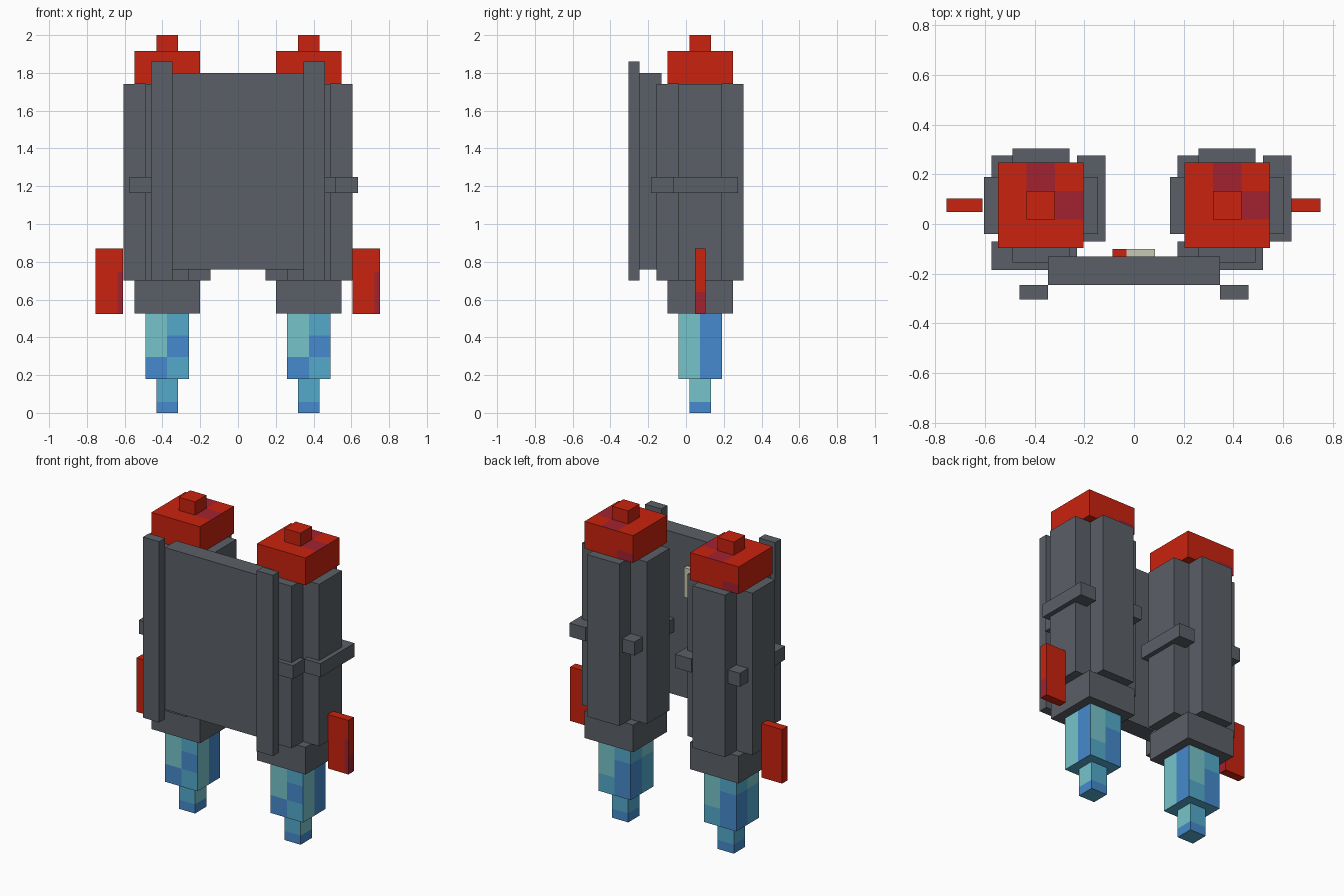
import bpy
import bmesh
from mathutils import Vector

if "Cube" in bpy.data.objects:
    bpy.data.objects.remove(bpy.data.objects["Cube"], do_unlink=True)


def material(name, *rgb):
    """Flat material from 0-255 display values."""
    linear = [((v / 255 + 0.055) / 1.055) ** 2.4 for v in rgb] + [1]
    m = bpy.data.materials.new(name)
    m.use_nodes = True
    m.diffuse_color = linear
    m.node_tree.nodes["Principled BSDF"].inputs["Base Color"].default_value = linear
    return m


GREY = material("slate grey", 91, 96, 103)
RED = material("bright red", 202, 34, 14)
CRIMSON = material("crimson", 162, 34, 48)
PALE = material("pale cyan", 118, 196, 202)
MID = material("sky cyan", 83, 170, 203)
BLUE = material("flame blue", 70, 138, 205)
BEIGE = material("beige", 200, 200, 180)


def finish(name, bm, mats):
    bmesh.ops.recalc_face_normals(bm, faces=bm.faces)
    mesh = bpy.data.meshes.new(name)
    bm.to_mesh(mesh)
    bm.free()
    for m in mats:
        mesh.materials.append(m)
    obj = bpy.data.objects.new(name, mesh)
    bpy.context.collection.objects.link(obj)
    return obj


def box(name, centre, size, mats, cuts=((), (), ()), rule=None):
    """Box cut by planes per axis; rule(local centre, normal) picks the material."""
    bm = bmesh.new()
    bmesh.ops.create_cube(bm, size=1)
    for v in bm.verts:
        v.co = Vector([a * b for a, b in zip(v.co, size)])
    for axis, offsets in enumerate(cuts):
        normal = Vector([float(i == axis) for i in range(3)])
        for offset in offsets:
            bmesh.ops.bisect_plane(bm, geom=bm.verts[:] + bm.edges[:] + bm.faces[:],
                                   plane_co=normal * offset, plane_no=normal)
    bm.normal_update()
    if rule:
        for f in bm.faces:
            f.material_index = mats.index(rule(f.calc_center_median(), f.normal))
    obj = finish(name, bm, mats)
    obj.location = centre
    return obj


def span(name, x, y, z, mat):
    """Plain box from its ranges along each axis."""
    return box(name, [sum(r) / 2 for r in (x, y, z)],
               [r[1] - r[0] for r in (x, y, z)], [mat])


def cross_tank(name, x, y, z0, z1, arm, half):
    """Upright column with a plus-shaped section."""
    quarter = [(arm, half), (half, half), (half, arm)]
    points = []
    for turn in range(4):
        for px, py in quarter:
            for _ in range(turn):
                px, py = -py, px
            points.append((x + px, y + py, z0))
    bm = bmesh.new()
    face = bm.faces.new([bm.verts.new(p) for p in points])
    top = bmesh.ops.extrude_face_region(bm, geom=[face])["geom"]
    bmesh.ops.translate(bm, vec=(0, 0, z1 - z0),
                        verts=[g for g in top if isinstance(g, bmesh.types.BMVert)])
    return finish(name, bm, [GREY])


def cap_colour(c, n):
    if n.z > 0.5:
        right_patch = c.x > 0.06 and abs(c.y) < 0.05
        back_patch = c.y > 0.06 and abs(c.x) < 0.05
        return CRIMSON if right_patch or back_patch else RED
    if n.y > 0.5 and c.x < -0.06 and c.z < -0.03:
        return CRIMSON
    return RED


def flame_colour(c, n):
    band = 0 if c.z > 0.06 else 1 if c.z > -0.06 else 2
    if n.y < -0.5:
        return ((PALE, PALE, BLUE) if c.x < 0 else (MID, BLUE, MID))[band]
    if n.y > 0.5:
        return ((PALE, PALE, MID) if c.x > 0 else (MID, BLUE, BLUE))[band]
    if n.x > 0.5:
        return PALE if c.y < 0 else BLUE
    if n.x < -0.5:
        return ((MID, BLUE, BLUE) if c.y > 0 else (PALE, MID, MID))[band]
    return MID


def tip_colour(c, n):
    if abs(n.z) > 0.5:
        return MID
    if c.z < -0.03:
        return BLUE
    return PALE if n.x > 0.5 else MID


def fin_colour(c, n):
    low_edge = n.y < -0.5 and c.x > 0.045 and c.z < 0.05
    low_end = n.x > 0.5 and c.z < -0.058
    return CRIMSON if low_edge or low_end else RED


# Two boosters
Y = 0.075
for side, x in (("right", -0.375), ("left", 0.375)):
    cross_tank(side + "_tank", x, Y, 0.70, 1.74, 0.23, 0.115)
    third = (-0.0575, 0.0575)
    box(side + "_tank_cap", (x, Y, 1.828), (0.345, 0.345, 0.175), [RED, CRIMSON],
        (third, third, (-0.03,)), cap_colour)
    box(side + "_cap_knob", (x, Y, 1.957), (0.115, 0.115, 0.086), [RED])
    box(side + "_nozzle", (x, Y, 0.6125), (0.345, 0.345, 0.175), [GREY])

    # Exhaust flame
    box(side + "_flame", (x, Y, 0.3525), (0.23, 0.23, 0.345), [PALE, MID, BLUE],
        ((0,), (0,), third), flame_colour)
    box(side + "_flame_tip", (x, Y, 0.09), (0.115, 0.115, 0.18), [PALE, MID, BLUE],
        ((), (), (-0.032,)), tip_colour)

    # Clamp pieces around the tank
    clamp_z = (1.163, 1.25)
    span(side + "_clamp_front", (x - 0.2, x + 0.145), (-0.185, -0.07), clamp_z, GREY)
    span(side + "_clamp_side", (x + 0.145, x + 0.26), (-0.07, 0.275), clamp_z, GREY)
    span(side + "_clamp_stud", (x - 0.2, x - 0.085), (0.16, 0.275), clamp_z, GREY)

    # Side fin
    fin_x = 0.678 if x > 0 else -0.682
    box(side + "_fin", (fin_x, Y, 0.698), (0.145, 0.055, 0.347), [RED, CRIMSON],
        ((0.045,), (), (-0.058, 0.05)), fin_colour)

    # Shoulder strap
    s = 1 if x > 0 else -1
    box(side + "_strap", (s * 0.404, -0.275, 1.28), (0.115, 0.06, 1.16), [GREY])

# Connecting panel with a small plate on its inner side
span("panel", (-0.347, 0.347), (-0.245, -0.13), (0.76, 1.80), GREY)
span("plate_main", (-0.03, 0.085), (-0.13, -0.10), (1.42, 1.61), BEIGE)
span("plate_edge", (-0.0875, -0.03), (-0.13, -0.10), (1.42, 1.61), RED)
